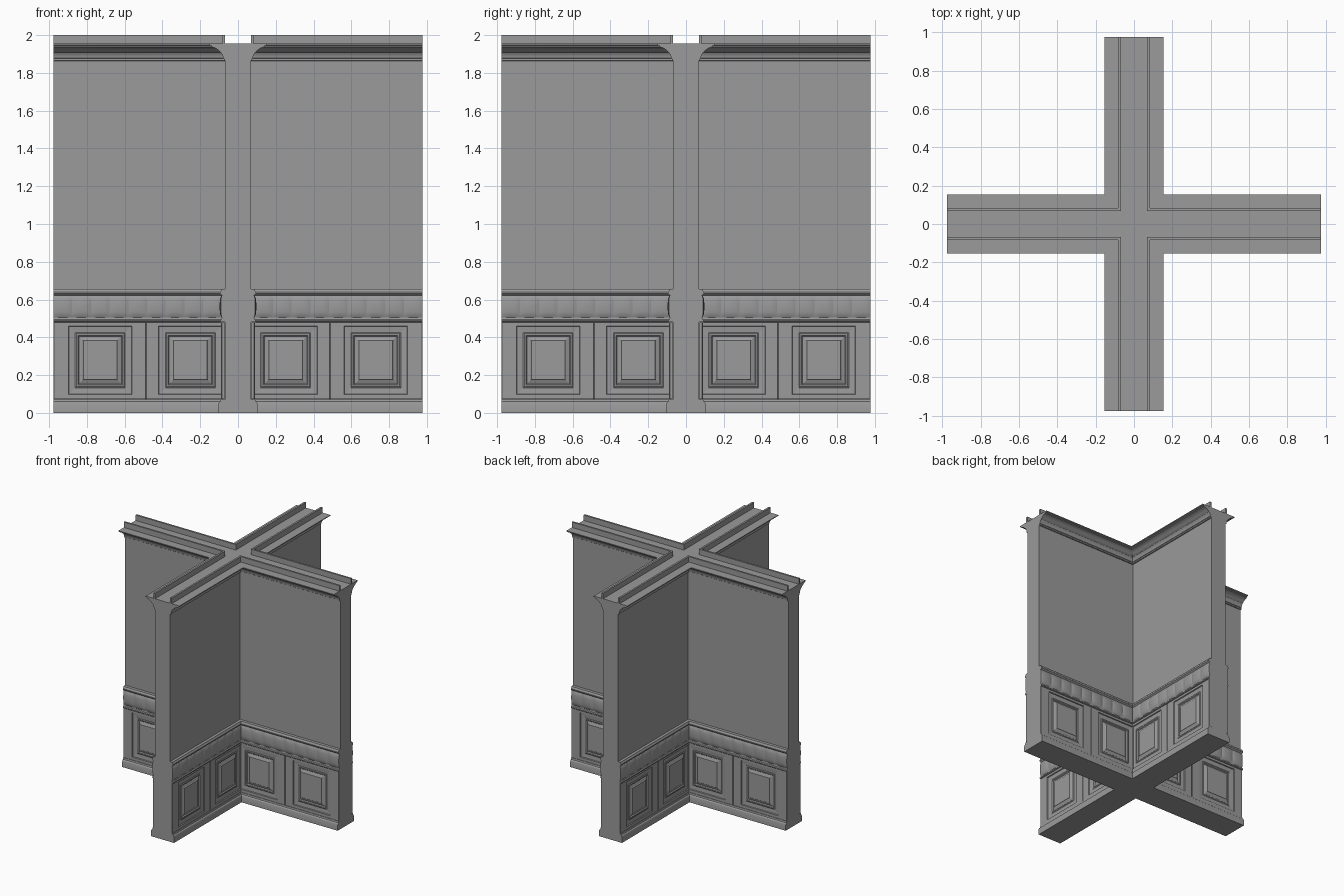
import bpy, bmesh, math

if "Cube" in bpy.data.objects:
    bpy.data.objects.remove(bpy.data.objects["Cube"])

L = 0.977          # arm length from the centre
WALL = 0.068       # half thickness of the plain wall
TOP = 1.955        # top of the crown moulding

GREY = bpy.data.materials.new("dark_grey")
GREY.diffuse_color = (0.325, 0.325, 0.325, 1)
GREY.use_nodes = True
GREY.node_tree.nodes["Principled BSDF"].inputs["Base Color"].default_value = GREY.diffuse_color


def rot(x, y, k):
    for _ in range(k):
        x, y = -y, x
    return x, y


def place(a, d, z, k, side):
    """a = distance along the arm, d = distance out from its centre line."""
    x, y = rot(a, d, k) if side == 0 else rot(d, a, k)
    return (x, y, z)


def finish(name, bm, smooth=None):
    bmesh.ops.remove_doubles(bm, verts=bm.verts, dist=0.00001)
    bmesh.ops.recalc_face_normals(bm, faces=bm.faces)
    me = bpy.data.meshes.new(name)
    bm.to_mesh(me)
    bm.free()
    me.materials.append(GREY)
    ob = bpy.data.objects.new(name, me)
    bpy.context.collection.objects.link(ob)
    if smooth:
        bpy.ops.object.select_all(action='DESELECT')
        ob.select_set(True)
        bpy.context.view_layer.objects.active = ob
        bpy.ops.object.shade_smooth_by_angle(angle=math.radians(smooth))
    return ob


def face(bm, pts):
    return bm.faces.new([bm.verts.new(p) for p in pts])


# Wall cross-section, (out, up), from skirting to crown
profile = [(0.104, 0), (0.104, 0.045), (0.101, 0.054), (0.094, 0.060),
           (0.091, 0.072), (0.070, 0.072), (0.070, 0.480),
           (0.092, 0.480), (0.095, 0.484), (0.095, 0.490), (0.088, 0.495),
           (0.085, 0.505), (0.085, 0.622), (0.090, 0.626), (0.096, 0.632),
           (0.096, 0.640), (0.091, 0.646), (0.088, 0.655), (WALL, 0.657),
           (WALL, 1.864), (0.075, 1.866), (0.075, 1.876), (0.079, 1.879),
           (0.080, 1.888), (0.084, 1.898), (0.091, 1.909), (0.096, 1.911),
           (0.106, 1.922), (0.120, 1.932), (0.138, 1.938), (0.140, 1.944),
           (0.153, 1.948), (0.153, TOP)]

bm = bmesh.new()
for k in range(4):
    for (d0, z0), (d1, z1) in zip(profile, profile[1:]):
        for s in (0, 1):
            face(bm, [place(L, d0, z0, k, s), place(d0, d0, z0, k, s),
                      place(d1, d1, z1, k, s), place(L, d1, z1, k, s)])
        # arm end caps
        if z1 > z0:
            face(bm, [place(L, -d0, z0, k, 0), place(L, d0, z0, k, 0),
                      place(L, d1, z1, k, 0), place(L, -d1, z1, k, 0)])
# Top and bottom crosses
for d, z in (profile[0], profile[-1]):
    face(bm, [place(d, d, z, k, 0) for k in range(4)])
    for k in range(4):
        face(bm, [place(a, e, z, k, 0) for a, e in ((d, -d), (L, -d), (L, d), (d, d))])
finish("wall_with_mouldings", bm, 30)

# Thin upstands on top, one L per quadrant
bm = bmesh.new()
sec = [(WALL, TOP - 0.002), (0.083, TOP - 0.002), (0.083, 2.0), (WALL, 2.0)]
for k in range(4):
    for s in (0, 1):
        for i in range(4):
            (d0, z0), (d1, z1) = sec[i], sec[(i + 1) % 4]
            face(bm, [place(L, d0, z0, k, s), place(d0, d0, z0, k, s),
                      place(d1, d1, z1, k, s), place(L, d1, z1, k, s)])
        face(bm, [place(L, d, z, k, s) for d, z in sec])
finish("top_upstands", bm)

# Wainscot panels: nested rectangles stepping in and out
F = 0.089
steps = [(0, F), (0.003, 0.082), (0.036, 0.079), (0.042, 0.083),
         (0.050, 0.082), (0.056, 0.075), (0.076, 0.083), (0.079, 0.087)]


def panel(bm, x0, x1, cx, k, s):
    z0, z1 = 0.0725, 0.4795
    rings = [(x0, x1, z0, z1, 0.0705), (x0, x1, z0, z1, F - 0.003),
             (x0 + 0.003, x1 - 0.003, z0 + 0.001, z1 - 0.001, F)]
    rings += [(cx - 0.168 + i, cx + 0.168 - i, 0.097 + i, 0.461 - i, d)
              for i, d in steps]
    loops = []
    for a0, a1, b0, b1, d in rings:
        a0 = max(a0, x0)
        loops.append([place(a, d, b, k, s)
                      for a, b in ((a0, b0), (a1, b0), (a1, b1), (a0, b1))])
    for p, q in zip(loops, loops[1:]):
        for i in range(4):
            j = (i + 1) % 4
            face(bm, [p[i], p[j], q[j], q[i]])
    face(bm, loops[-1])


for k in range(4):
    for s in (0, 1):
        bm = bmesh.new()
        panel(bm, 0.076, 0.488, 0.252, k, s)
        panel(bm, 0.488, L, 0.730, k, s)
        finish(f"wainscot_panels_{k}_{s}", bm)

# Frieze of bulging lobes below the rail
LOBES, SUB, ROWS = 9, 8, 8
ZB, ZT, A0 = 0.503, 0.625, 0.086
for k in range(4):
    for s in (0, 1):
        bm = bmesh.new()
        cols = [(A0, 0)]
        for i in range(LOBES * SUB + 1):
            u = (i % SUB) / SUB
            cols.append((A0 + (L - A0) * i / (LOBES * SUB),
                         0.5 + 0.5 * math.sin(math.pi * u) ** 0.5))
        cols.append((L, 0))
        grid = []
        for a, w in cols:
            col = []
            for r in range(ROWS + 1):
                t = r / ROWS
                d = 0.0845 + 0.013 * w * math.sin(math.pi * t) ** 0.4
                col.append(bm.verts.new(place(a, d, ZB + (ZT - ZB) * t, k, s)))
            grid.append(col)
        for p, q in zip(grid, grid[1:]):
            for r in range(ROWS):
                bm.faces.new([p[r], q[r], q[r + 1], p[r + 1]])
        ob = finish(f"lobed_frieze_{k}_{s}", bm, 25)
        # face the open sheet away from the wall
        out = place(0, 1, 0, k, s)
        if sum(p.normal.x * out[0] + p.normal.y * out[1] for p in ob.data.polygons) < 0:
            ob.data.flip_normals()
